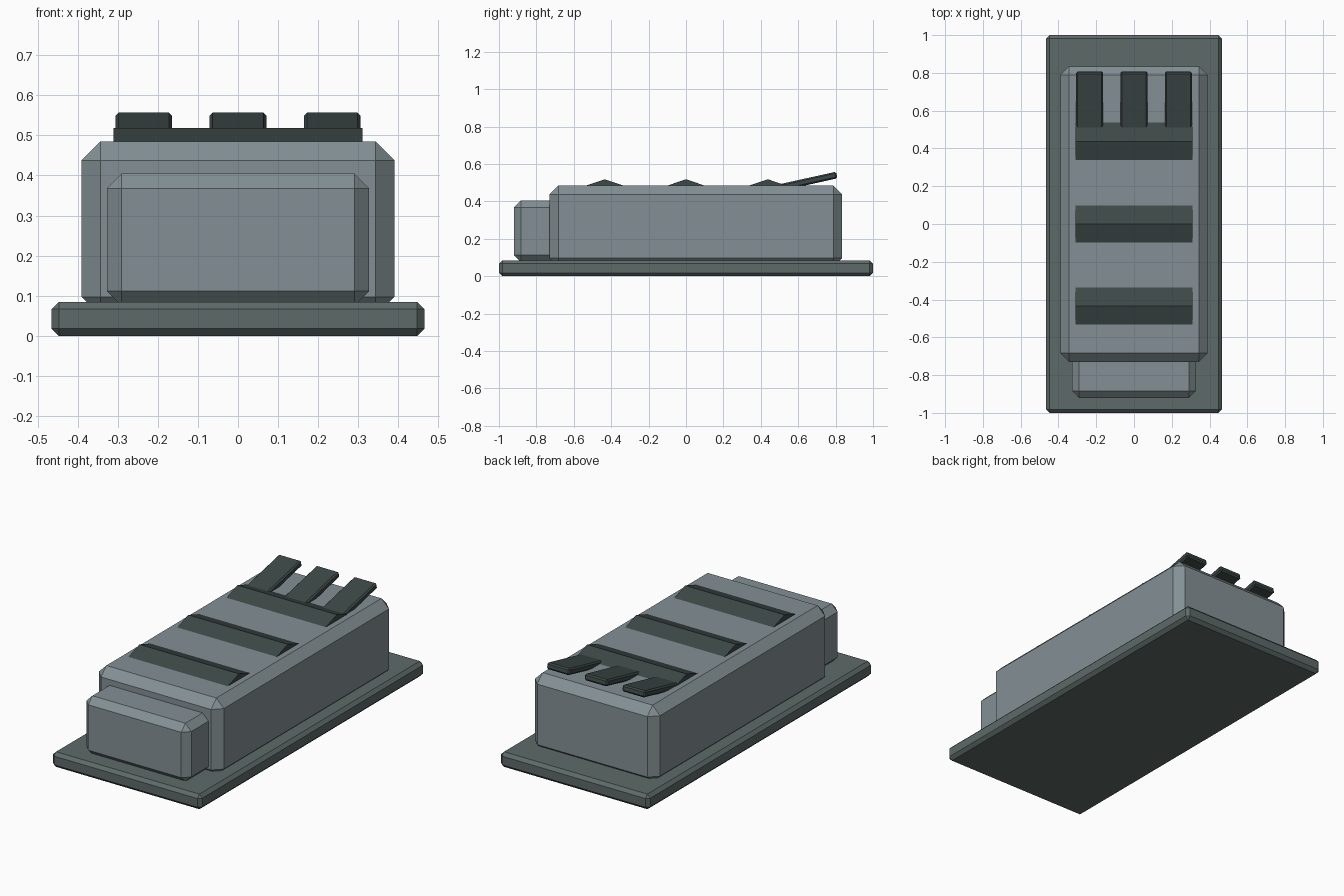
import bpy
import bmesh
from math import radians
from mathutils import Matrix, Vector

default = bpy.data.objects.get("Cube")
if default:
    bpy.data.objects.remove(default, do_unlink=True)


def make_material(name, rgb):
    mat = bpy.data.materials.new(name)
    mat.use_nodes = True
    colour = (*rgb, 1)
    mat.diffuse_color = colour
    mat.node_tree.nodes["Principled BSDF"].inputs["Base Color"].default_value = colour
    return mat


body_grey = make_material("body grey", (0.23, 0.28, 0.30))
base_grey = make_material("base grey", (0.11, 0.145, 0.14))
dark_grey = make_material("dark grey", (0.045, 0.065, 0.063))


def finish(name, bm, mat):
    bmesh.ops.recalc_face_normals(bm, faces=bm.faces)
    mesh = bpy.data.meshes.new(name)
    bm.to_mesh(mesh)
    bm.free()
    mesh.materials.append(mat)
    obj = bpy.data.objects.new(name, mesh)
    bpy.context.collection.objects.link(obj)
    return obj


def chamfer_box(name, low, high, chamfer, mat):
    """Box between two corners with flat chamfered edges."""
    low, high = Vector(low), Vector(high)
    bm = bmesh.new()
    bmesh.ops.create_cube(bm, size=1, matrix=Matrix.Diagonal((*(high - low), 1)))
    bmesh.ops.bevel(bm, geom=bm.edges[:], offset=chamfer, segments=1,
                    affect='EDGES', profile=0.5)
    obj = finish(name, bm, mat)
    obj.location = (low + high) / 2
    return obj


def ridge(name, y, mat):
    """Triangular prism lying across the top."""
    half_x, half_y, low, high = 0.31, 0.113, 0.48, 0.518
    bm = bmesh.new()
    profile = [(-half_y, low), (half_y, low), (0, high)]
    end = bm.faces.new([bm.verts.new((-half_x, y + py, pz)) for py, pz in profile])
    moved = bmesh.ops.extrude_face_region(bm, geom=[end])["geom"]
    verts = [v for v in moved if isinstance(v, bmesh.types.BMVert)]
    bmesh.ops.translate(bm, verts=verts, vec=(2 * half_x, 0, 0))
    return finish(name, bm, mat)


# Base plate, main block and front block
chamfer_box("base_plate", (-0.465, -1, 0), (0.465, 1, 0.085), 0.018, base_grey)
chamfer_box("main_block", (-0.39, -0.73, 0.05), (0.39, 0.835, 0.485), 0.047, body_grey)
chamfer_box("front_block", (-0.327, -0.92, 0.075), (0.327, -0.6, 0.405), 0.037, body_grey)

# Raised ridges across the top
for name, y in (("front", -0.435), ("middle", 0), ("rear", 0.438)):
    ridge(name + "_ridge", y, dark_grey)

# Tilted slats rising from the rear ridge
for name, x in (("right", -0.235), ("middle", 0), ("left", 0.235)):
    slat = chamfer_box(name + "_slat", (-0.071, -0.18, -0.018), (0.071, 0.18, 0.018),
                       0.008, dark_grey)
    slat.location = (x, 0.63, 0.502)
    slat.rotation_euler.x = radians(12.5)
